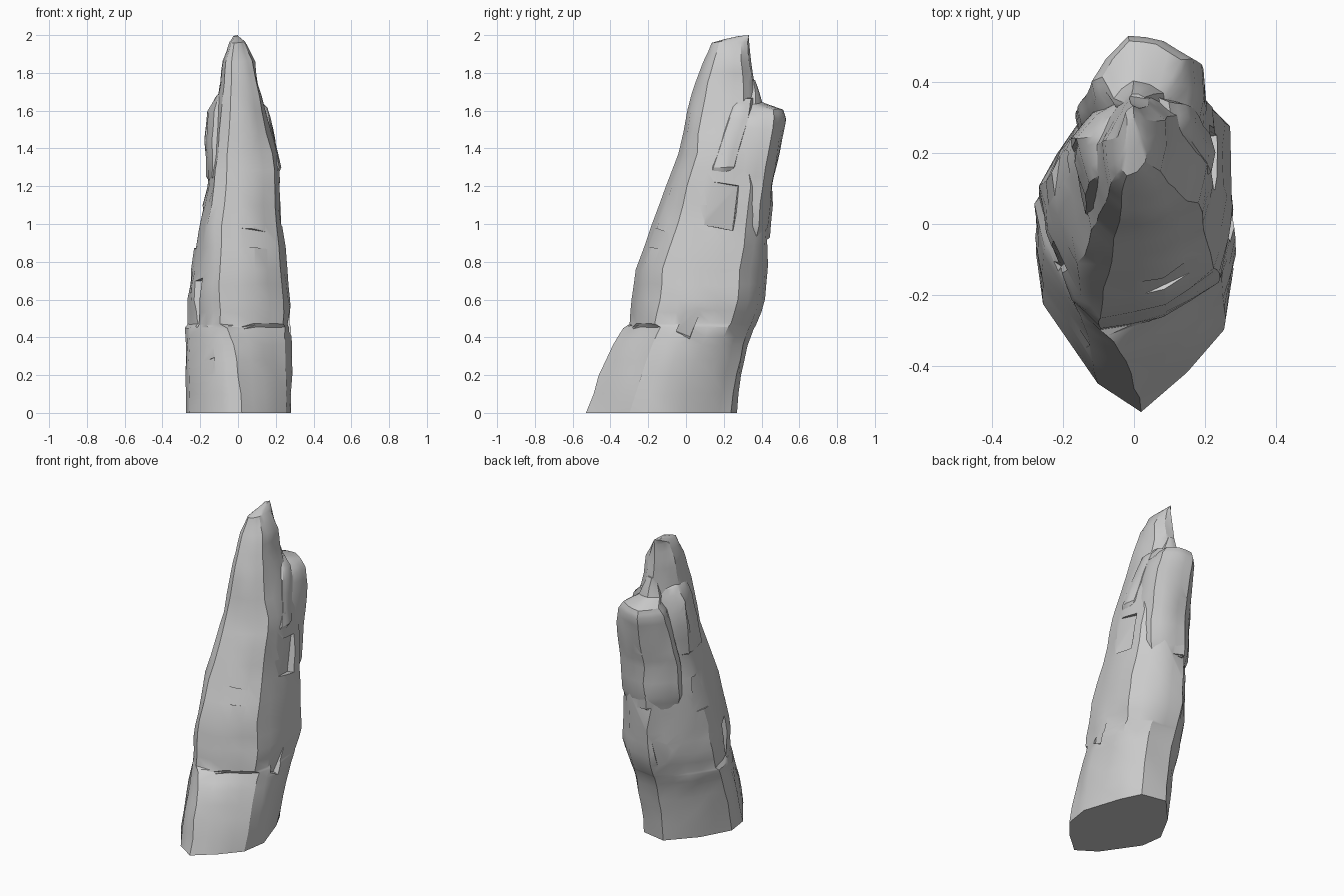
import bpy, bmesh, math, random
from mathutils import Vector, noise, Euler

random.seed(4)


def section(z, xl, xr, yf, yb, xf):
    # eleven-sided rock section with an off-centre front ridge
    d = yb - yf
    mid, side = (.14, .29) if z < .46 else (.06, .21)
    br = .72 + .24 * min(z / .6, 1)          # back right corner fills out upward
    fl = .4 if z < 1.0 else .55              # front left fills out upward
    return [(xf, yf, z), (xf + (xr - xf) * .5, yf + d * mid, z),
            (xf + (xr - xf) * .9, yf + d * side, z),
            (xr, yf + d * .5, z), (xr * br, yf + d * .8, z),
            (xr * .5, yf + d * .96, z), (xl * .08, yb, z),
            (xl * .62, yf + d * .79, z), (xl * .97, yf + d * .56, z),
            (xl * .9, yf + d * .38, z),
            (xf + (xl - xf) * fl, yf + d * .1, z)]


def loft(name, rows, rough=0.012):
    # skin the sections, split the panels and roughen them
    bm = bmesh.new()
    loops = [[bm.verts.new(p) for p in section(*r)] for r in rows]
    n = len(loops[0])
    for a, b in zip(loops, loops[1:]):
        for i in range(n):
            j = (i + 1) % n
            bm.faces.new((a[i], a[j], b[j], b[i]))
    bm.faces.new(loops[0][::-1])
    bm.faces.new(loops[-1])
    bmesh.ops.subdivide_edges(bm, edges=bm.edges[:], cuts=1, use_grid_fill=True)
    bmesh.ops.triangulate(bm, faces=bm.faces[:])
    for v in bm.verts:
        if v.co.z > 0.02:
            v.co += noise.noise_vector(v.co * 7.0) * rough
    bmesh.ops.recalc_face_normals(bm, faces=bm.faces[:])
    me = bpy.data.meshes.new(name)
    bm.to_mesh(me)
    bm.free()
    ob = bpy.data.objects.new(name, me)
    bpy.context.collection.objects.link(ob)
    return ob


# main spire, including the stepped shoulder at the foot
spire = loft("spire", (
    (0.00, -.285, .28, -.53, .27, .02),
    (0.20, -.285, .285, -.46, .295, .0),
    (0.36, -.285, .285, -.39, .33, -.02),
    (0.45, -.285, .285, -.33, .36, -.06),
    (0.47, -.27, .275, -.30, .37, -.10),
    (0.60, -.275, .28, -.29, .42, -.10),
    (0.76, -.255, .265, -.27, .43, -.09),
    (1.00, -.22, .235, -.18, .45, -.08),
    (1.20, -.17, .225, -.105, .45, -.06),
    (1.37, -.15, .205, -.035, .42, -.05),
    (1.60, -.125, .145, .005, .38, -.04),
    (1.75, -.095, .105, .05, .36, -.03),
    (1.86, -.08, .09, .09, .345, -.03),
    (1.965, -.055, .03, .135, .335, -.025),
    (2.00, -.03, -.005, .28, .335, -.02)))

# broken layers leaning on the back and sides
layers = [
    loft("back_spur", (
        (0.92, -.15, .17, .12, .43, .0),
        (1.00, -.175, .20, .12, .45, .0),
        (1.20, -.165, .21, .15, .46, .0),
        (1.30, -.15, .21, .18, .48, .0),
        (1.45, -.13, .195, .20, .505, .01),
        (1.56, -.12, .175, .24, .525, .02),
        (1.605, -.09, .14, .28, .515, .02),
        (1.64, -.06, .09, .28, .40, .01),
        (1.76, -.015, .04, .30, .365, .01))),
    loft("left_slab", (
        (1.22, -.155, .05, .0, .35, -.07),
        (1.25, -.175, .05, -.01, .37, -.08),
        (1.45, -.185, .05, .05, .38, -.08),
        (1.60, -.17, .05, .09, .36, -.075),
        (1.68, -.12, .04, .12, .34, -.06),
        (1.70, -.08, .03, .14, .32, -.05))),
    loft("right_slab", (
        (1.27, -.05, .215, .10, .27, .10),
        (1.30, -.05, .225, .10, .30, .10),
        (1.48, -.05, .19, .17, .34, .10),
        (1.62, -.05, .155, .22, .37, .08),
        (1.67, -.05, .11, .25, .37, .06))),
]

# chips broken out of the faces: target part, centre, size, tilt in degrees
spur = layers[0]
chips = [
    (spire, (.265, .19, 1.10), (.12, .16, .24), (-8, 0, 10)),
    (spur, (.25, .19, 1.10), (.14, .18, .24), (-8, 0, 10)),
    (spire, (.295, .02, .50), (.06, .08, .2), (-20, 10, 0)),
    (spire, (.30, .33, .55), (.10, .06, .30), (-14, 0, 25)),
    (spire, (-.255, .10, .98), (.10, .22, .22), (6, 8, -10)),
    (spire, (-.265, -.14, .60), (.10, .16, .24), (-12, 6, -30)),
    (spire, (.02, .49, .80), (.2, .10, .25), (4, 0, 6)),
    (spur, (-.02, .52, 1.20), (.16, .10, .20), (-6, 0, 10)),
    (spire, (-.13, .38, .62), (.16, .10, .22), (-5, 12, 40)),
    (spire, (.10, -.175, .93), (.18, .06, .10), (-18, 4, 24)),
    (spire, (.12, -.09, 1.22), (.16, .06, .12), (-18, 4, 24)),
    (spire, (-.20, -.34, .14), (.10, .05, .3), (-14, 0, -55)),
    (layers[1], (-.20, .20, 1.50), (.07, .06, .2), (-12, 0, -8)),
]
for target, c, s, r in chips:
    bm = bmesh.new()
    bmesh.ops.create_cube(bm, size=1)
    for v in bm.verts:
        v.co = Vector([v.co[k] * s[k] * random.uniform(.85, 1.15) for k in range(3)])
        v.co.rotate(Euler([math.radians(a) for a in r]))
        v.co += Vector(c)
    me = bpy.data.meshes.new("chip_cutter")
    bm.to_mesh(me)
    bm.free()
    cutter = bpy.data.objects.new("chip_cutter", me)
    bpy.context.collection.objects.link(cutter)
    cutter.hide_render = True
    bpy.context.view_layer.objects.active = target
    mod = target.modifiers.new("chip", 'BOOLEAN')
    mod.operation, mod.solver, mod.object = 'DIFFERENCE', 'EXACT', cutter
    bpy.ops.object.modifier_apply(modifier=mod.name)
    bpy.data.objects.remove(cutter)

# smooth panels with hard broken edges
for ob in [spire] + layers:
    bpy.ops.object.select_all(action='DESELECT')
    ob.select_set(True)
    bpy.context.view_layer.objects.active = ob
    bpy.ops.object.shade_smooth_by_angle(angle=math.radians(30))
